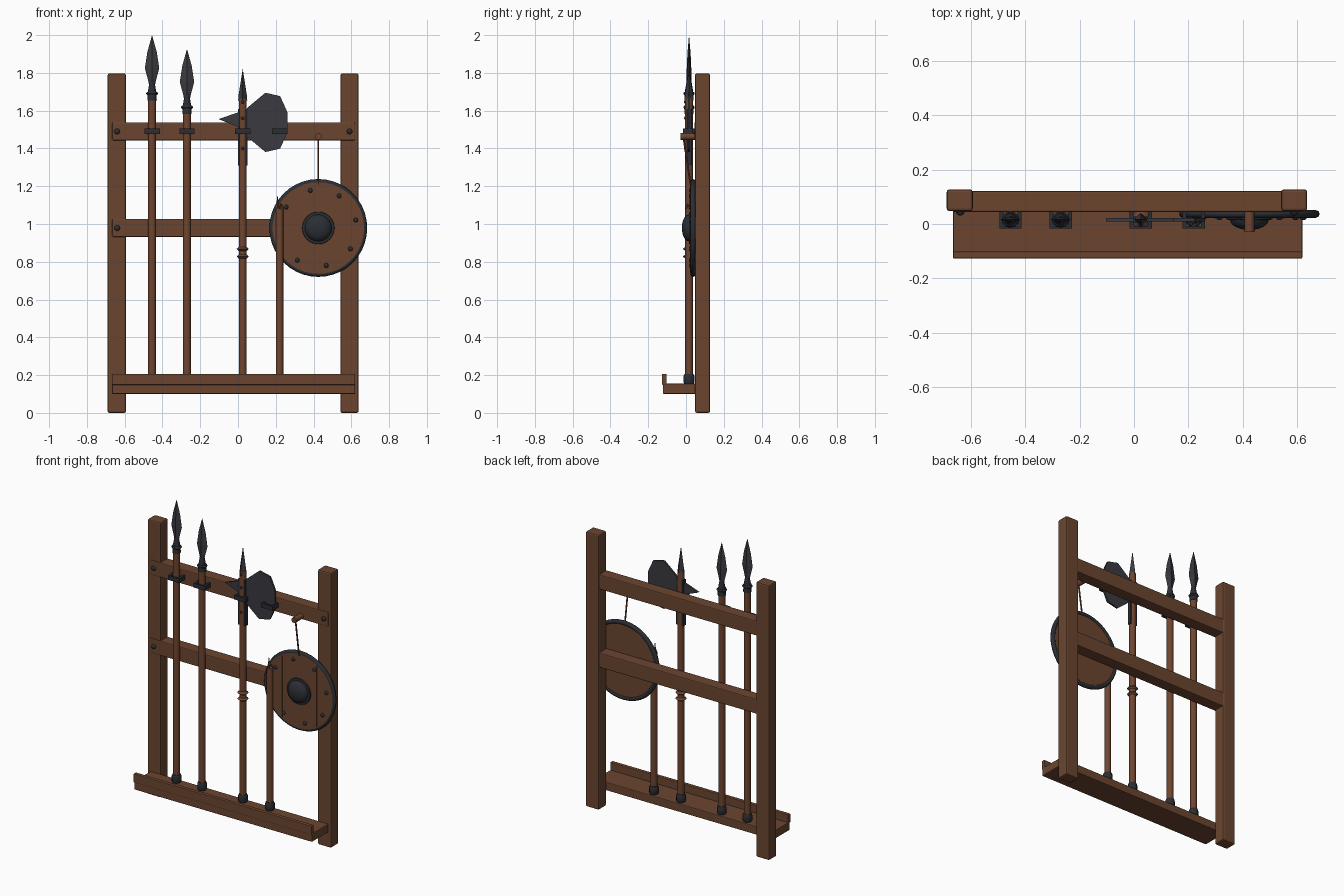
import bpy, bmesh, math, random
from mathutils import Vector, Matrix

random.seed(4)
if "Cube" in bpy.data.objects:
    bpy.data.objects.remove(bpy.data.objects["Cube"])


def material(name, rgb):
    m = bpy.data.materials.new(name)
    m.use_nodes = True
    m.diffuse_color = (*rgb, 1)
    m.node_tree.nodes["Principled BSDF"].inputs["Base Color"].default_value = (*rgb, 1)
    return m


WOOD = material("frame wood", (0.145, 0.06, 0.029))
SHAFT = material("shaft wood", (0.16, 0.06, 0.029))
STEEL = material("blade steel", (0.043, 0.041, 0.05))
IRON = material("dark iron", (0.024, 0.027, 0.033))
Y = 0.016          # depth of the stored weapons
SHELF_TOP = 0.155


def finish(name, bm, mat, smooth=False, bevel=0):
    bmesh.ops.recalc_face_normals(bm, faces=bm.faces)
    me = bpy.data.meshes.new(name)
    bm.to_mesh(me)
    bm.free()
    ob = bpy.data.objects.new(name, me)
    bpy.context.collection.objects.link(ob)
    me.materials.append(mat)
    if bevel:
        mod = ob.modifiers.new("soft edges", "BEVEL")
        mod.width, mod.segments = bevel, 2
    if smooth:
        bpy.ops.object.select_all(action="DESELECT")
        ob.select_set(True)
        bpy.context.view_layer.objects.active = ob
        bpy.ops.object.shade_smooth_by_angle(angle=math.radians(40))
    return ob


def box(name, xs, ys, zs, mat, bevel=0):
    bm = bmesh.new()
    bmesh.ops.create_cube(bm, size=1)
    for v in bm.verts:
        v.co = [r[0] + (c + 0.5) * (r[1] - r[0]) for c, r in zip(v.co, (xs, ys, zs))]
    return finish(name, bm, mat, bevel=bevel)


def loft(name, origin, rings, mat, sides=12, smooth=True, toward_front=False):
    """Stack of elliptical rings (height, radius x, radius y); zero radius closes to a point."""
    bm = bmesh.new()
    loops = []
    for h, rx, ry in rings:
        loops.append([bm.verts.new((rx * math.cos(a), ry * math.sin(a), h))
                      for a in (math.tau * i / sides for i in range(sides))])
    for a, b in zip(loops, loops[1:]):
        for i in range(sides):
            j = (i + 1) % sides
            bm.faces.new((a[i], a[j], b[j], b[i]))
    bm.faces.new(loops[0])
    bm.faces.new(loops[-1])
    bmesh.ops.remove_doubles(bm, verts=bm.verts, dist=1e-5)
    if toward_front:
        bm.transform(Matrix.Rotation(math.pi / 2, 4, "X"))
    bm.transform(Matrix.Translation(origin))
    return finish(name, bm, mat, smooth)


def rod(name, origin, length, r, mat, **kw):
    return loft(name, origin, [(0, r, r), (length, r, r)], mat, **kw)


def rivet(name, x, y, z, r=0.014):
    return loft(name, (x, y, z), [(0, r, r), (r * 0.5, r * 0.85, r * 0.85), (r * 0.8, r * 0.4, r * 0.4)],
                IRON, sides=8, toward_front=True)


def plate(name, outline, y, thick, mat):
    bm = bmesh.new()
    face = bm.faces.new([bm.verts.new((x, y - thick / 2, z)) for x, z in outline])
    out = bmesh.ops.extrude_face_region(bm, geom=[face])["geom"]
    bmesh.ops.translate(bm, verts=[g for g in out if isinstance(g, bmesh.types.BMVert)], vec=(0, thick, 0))
    return finish(name, bm, mat)


# Frame: posts, rails, shelf and lip
for side, x in (("right", -0.69), ("left", 0.542)):
    box(side + "_post", (x, x + 0.096), (0.048, 0.127), (0, 1.797), WOOD, 0.009)
for label, z in (("upper", 1.49), ("middle", 0.979)):
    box(label + "_rail", (-0.667, 0.62), (0.044, 0.122), (z - 0.048, z + 0.048), WOOD, 0.006)
    for x in (-0.64, 0.59):
        rivet(label + "_rail_bolt", x, 0.045, z, 0.016)
box("shelf", (-0.667, 0.62), (-0.122, 0.05), (0.1, SHELF_TOP), WOOD, 0.005)
box("shelf_lip", (-0.667, 0.62), (-0.127, -0.102), (0.148, 0.206), WOOD, 0.004)


# Shafts with iron feet, and the brackets holding them
def shaft(name, x, top, r=0.021):
    rod(name + "_shaft", (x, Y, SHELF_TOP), top - SHELF_TOP, r, SHAFT)
    loft(name + "_foot", (x, Y, SHELF_TOP),
         [(0, 0.025, 0.025), (0.008, 0.029, 0.029), (0.04, 0.029, 0.029), (0.052, 0.024, 0.024)], IRON)


for x in (-0.455, -0.27, 0.025, 0.22):
    z = (1.476, 1.505)
    box("bracket_front", (x - 0.041, x + 0.041), (-0.016, -0.007), z, IRON)
    for s in (-1, 1):
        edges = sorted((x + s * 0.026, x + s * 0.041))
        box("bracket_arm", edges, (-0.012, 0.048), z, IRON)

# Spears
for name, x, tip in (("tall_spear", -0.455, 2.0), ("short_spear", -0.27, 1.927)):
    shaft(name, x, tip - 0.32)
    loft(name + "_socket", (x, Y, tip),
         [(-0.345, 0.025, 0.025), (-0.31, 0.024, 0.024), (-0.24, 0.012, 0.012)], IRON)
    loft(name + "_collar", (x, Y, tip),
         [(-0.318, 0.026, 0.026), (-0.309, 0.033, 0.03), (-0.3, 0.026, 0.026)], IRON)
    loft(name + "_blade", (x, Y, tip),
         [(-0.28, 0.012, 0.012), (-0.24, 0.021, 0.013), (-0.175, 0.038, 0.012),
          (-0.09, 0.025, 0.008), (0, 0, 0)], STEEL, sides=4, smooth=False)

# Poleaxe
AX = 0.025
shaft("poleaxe", AX, 1.665)
for z in (0.828, 0.868):
    loft("grip_ring", (AX, Y, z), [(-0.01, 0.021, 0.021), (0, 0.033, 0.033), (0.01, 0.021, 0.021)], SHAFT)
loft("top_spike", (AX, Y, 1.655), [(0, 0.024, 0.024), (0.02, 0.023, 0.023), (0.167, 0, 0)],
     STEEL, sides=4, smooth=False)
half = [(0.022, 0.075), (0.12, 0.157), (0.198, 0.139), (0.236, 0.055)]
outline = half + [(x, -z) for x, z in reversed(half)]
plate("axe_blade", [(AX + x, 1.538 + z) for x, z in outline], Y, 0.012, STEEL)
plate("back_spike", [(AX, 1.6), (-0.103, 1.555), (AX, 1.505)], Y, 0.014, STEEL)
for s in (-1, 1):
    edges = sorted((AX + s * 0.017, AX + s * 0.026))
    box("langet", edges, (Y - 0.012, Y + 0.012), (1.31, 1.61), IRON)
for z in (1.4, 1.56, 1.645):
    rivet("poleaxe_rivet", AX, Y - 0.019, z, 0.009)

# Broken shaft with a splintered end
shaft("broken", 0.22, 1.08, 0.02)
for i in range(7):
    a = math.tau * i / 7
    h = random.uniform(0.03, 0.06) if i != 3 else 0.085
    loft("splinter", (0.22 + 0.012 * math.cos(a), Y + 0.012 * math.sin(a), 1.07),
         [(0, 0.008, 0.008), (h * 0.4, 0.007, 0.007), (h, 0, 0)], SHAFT, sides=4, smooth=False)

# Round shield
SX, SZ, R = 0.425, 0.979, 0.25
rod("shield_board", (SX, 0.044, SZ), 0.02, R - 0.004, WOOD, sides=40, toward_front=True)
bpy.ops.mesh.primitive_torus_add(major_segments=40, minor_segments=8, major_radius=R - 0.005,
                                 minor_radius=0.014, location=(SX, 0.037, SZ), rotation=(math.pi / 2, 0, 0))
rim = bpy.context.object
rim.name = "shield_rim"
rim.data.materials.append(IRON)
bpy.ops.object.shade_smooth_by_angle(angle=math.radians(60))
for x in (-0.125, 0, 0.125):
    h = math.sqrt((R - 0.015) ** 2 - x * x)
    box("plank_seam", (SX + x - 0.004, SX + x + 0.004), (0.021, 0.03), (SZ - h, SZ + h), WOOD)
dome = [(0, 0.086, 0.086), (0.008, 0.084, 0.084), (0.009, 0.071, 0.071)]
dome += [(0.009 + 0.037 * math.sin(t), 0.071 * math.cos(t), 0.071 * math.cos(t))
         for t in (math.pi / 2 * i / 6 for i in range(1, 7))]
loft("shield_boss", (SX, 0.024, SZ), dome, IRON, sides=24, toward_front=True)
for i in range(8):
    a = math.radians(12 + 45 * i)
    rivet("shield_rivet", SX + 0.203 * math.cos(a), 0.025, SZ + 0.203 * math.sin(a), 0.013)

# Peg and hanging cord
rod("shield_peg", (SX, 0.05, 1.463), 0.08, 0.018, SHAFT, toward_front=True)
start, end = Vector((SX, -0.014, 1.463)), Vector((SX, 0.024, 1.21))
bm = bmesh.new()
bmesh.ops.create_cone(bm, cap_ends=True, segments=8, radius1=0.005, radius2=0.005, depth=(end - start).length)
bm.transform(Matrix.Translation((start + end) / 2) @ (end - start).to_track_quat("Z", "Y").to_matrix().to_4x4())
finish("hanging_cord", bm, SHAFT, True)
